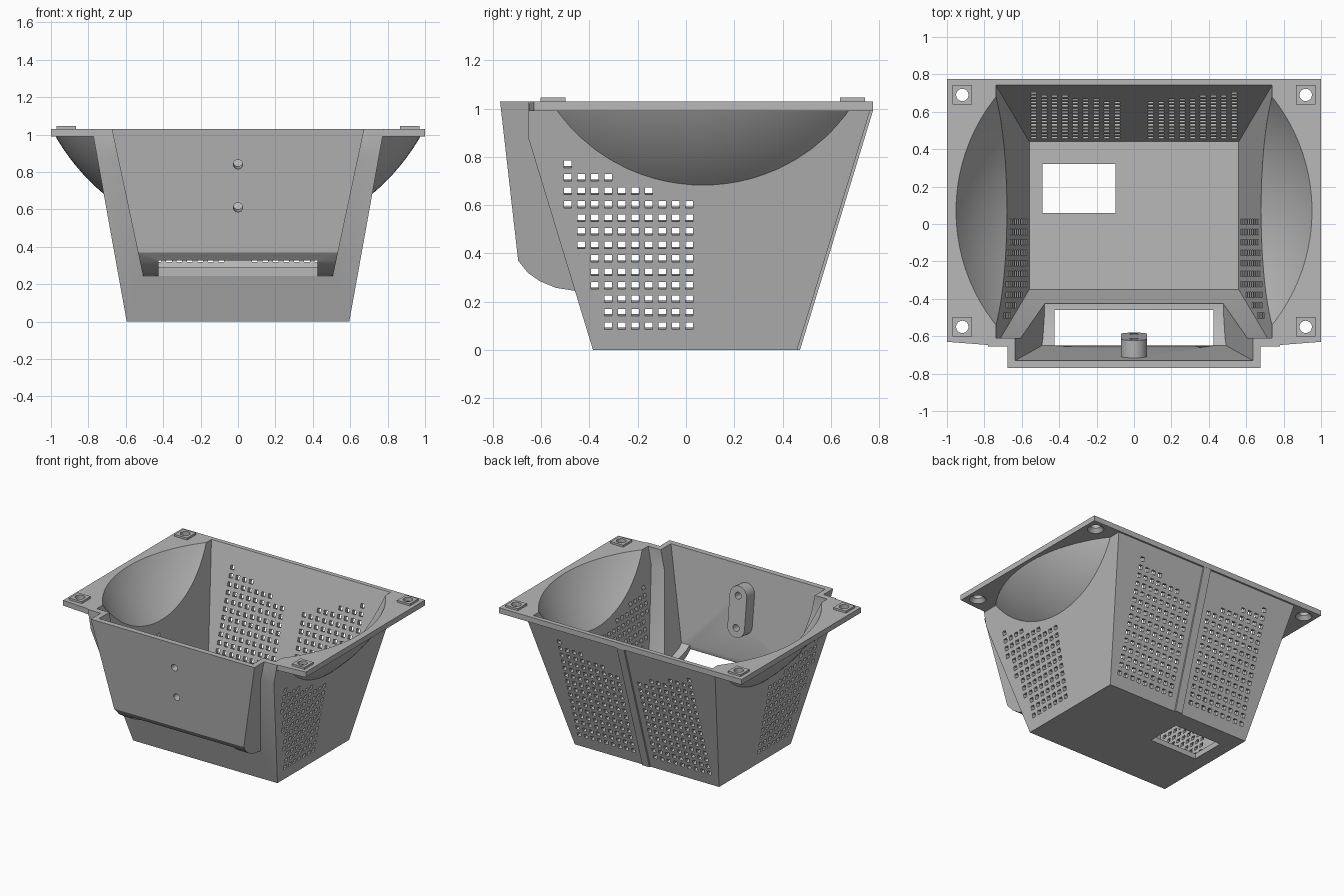
import bpy, bmesh, math
from mathutils import Matrix, Vector

cube = bpy.data.objects.get("Cube")
if cube:
    bpy.data.objects.remove(cube, do_unlink=True)

grey = bpy.data.materials.new("plain grey")
grey.use_nodes = True
grey.diffuse_color = (0.48, 0.48, 0.48, 1)
grey.node_tree.nodes["Principled BSDF"].inputs["Base Color"].default_value = grey.diffuse_color

TOP = 1.03
BACK_SLOPE = 0.305
SIDE_SLOPE = 0.18
BUMP_SLOPE = 0.114


def finish(name, bm):
    bmesh.ops.recalc_face_normals(bm, faces=bm.faces)
    mesh = bpy.data.meshes.new(name)
    bm.to_mesh(mesh)
    bm.free()
    mesh.materials.append(grey)
    obj = bpy.data.objects.new(name, mesh)
    bpy.context.collection.objects.link(obj)
    return obj


def hull(name, points):
    """Convex solid around a handful of corner points."""
    bm = bmesh.new()
    for p in points:
        bm.verts.new(p)
    res = bmesh.ops.convex_hull(bm, input=bm.verts)
    loose = [v for v in bm.verts if not v.link_faces]
    bmesh.ops.delete(bm, geom=loose, context="VERTS")
    bmesh.ops.dissolve_limit(bm, angle_limit=0.01, verts=bm.verts, edges=bm.edges)
    return finish(name, bm)


def mirrored(points):
    return [(s * x, y, z) for x, y, z in points for s in (1, -1)]


def box(name, lo, hi):
    return hull(name, [(x, y, z) for x in (lo[0], hi[0])
                       for y in (lo[1], hi[1]) for z in (lo[2], hi[2])])


def combine(obj, other, op, keep=False):
    mod = obj.modifiers.new("combine", "BOOLEAN")
    mod.operation, mod.solver, mod.object = op, "EXACT", other
    bpy.context.view_layer.objects.active = obj
    bpy.ops.object.modifier_apply(modifier=mod.name)
    if not keep:
        bpy.data.objects.remove(other, do_unlink=True)


def tub(name, half, front, back, z0, clip, top):
    """Tapered tub whose front is clipped upright near the rim."""
    z_clip = z0 + (front - clip) / BACK_SLOPE
    pts = []
    for z, y in ((z0, front), (z_clip, clip), (top, clip)):
        w = half + SIDE_SLOPE * (z - z0)
        pts += [(w, y, z), (w, back + BACK_SLOPE * (z - z0), z)]
    return hull(name, mirrored(pts))


def bump(name, profile, half_top):
    """Forward bulge swept across a width that tapers downward."""
    return hull(name, mirrored([(half_top - 0.213 * (TOP - z), y, z) for y, z in profile]))


def scoop(name, radius, wall, top, side):
    """Cap of a sphere standing outside a leaning side wall."""
    bm = bmesh.new()
    bmesh.ops.create_uvsphere(bm, u_segments=96, v_segments=64, radius=radius)
    bmesh.ops.translate(bm, verts=bm.verts, vec=(-0.025, 0.07, 1.567))
    for co, no in (((0, 0, top), (0, 0, 1)), ((wall, 0, 0), (-1, 0, SIDE_SLOPE))):
        bmesh.ops.bisect_plane(bm, geom=bm.verts[:] + bm.edges[:] + bm.faces[:],
                               plane_co=co, plane_no=no, clear_outer=True)
        bmesh.ops.holes_fill(bm, edges=[e for e in bm.edges if e.is_boundary])
    if side < 0:
        bmesh.ops.scale(bm, vec=(-1, 1, 1), verts=bm.verts)
    return finish(name, bm)


# Outer shell: tub, rim plate, front bulge and side scoops
shell = tub("shell", 0.595, -0.385, 0.46, 0, -0.655, TOP)
rim = hull("rim", mirrored([(x, y, z) for z in (0.99, TOP) for x, y in
                            ((1, 0.775), (1, -0.63), (0.85, -0.63), (0.675, -0.655))]))
combine(shell, rim, "UNION")
combine(shell, bump("bulge", [(-0.60, TOP), (-0.77, TOP), (-0.695, 0.37), (-0.655, 0.32),
                              (-0.605, 0.285), (-0.54, 0.258), (-0.46, 0.245),
                              (-0.43, 0.25)], 0.675), "UNION")
for side in (1, -1):
    combine(shell, scoop("scoop", 1.155, 0.58, 1.01, side), "UNION")

# Hollow out the inside
combine(shell, tub("hollow", 0.56, -0.35, 0.44, 0.04, -0.61, 1.1), "DIFFERENCE")
combine(shell, bump("bulge_hollow", [(-0.58, 1.1), (-0.738, 1.1), (-0.65, 0.36), (-0.61, 0.335),
                                     (-0.46, 0.29), (-0.40, 0.29)], 0.635), "DIFFERENCE")
for side in (1, -1):
    combine(shell, scoop("scoop_hollow", 1.115, 0.535, 1.1, side), "DIFFERENCE")

# Slot under the bulge and window in the floor
slot = [(-0.665, 0.31), (-0.61, 0.345), (-0.61, 0.5), (-0.46, 0.5), (-0.46, 0.2), (-0.665, 0.2)]
combine(shell, hull("slot", mirrored([(0.425, y, z) for y, z in slot])), "DIFFERENCE")
combine(shell, box("window", (-0.49, 0.06, -0.1), (-0.10, 0.32, 0.1)), "DIFFERENCE")

# Grids of square vent holes, square to the walls they pierce
PITCH = 0.0558
vents = bmesh.new()


def vent(pos, rot):
    m = Matrix.Translation(pos) @ rot @ Matrix.Diagonal((0.03, 0.03, 0.14, 1))
    bmesh.ops.create_cube(vents, size=1, matrix=m)


for side in (1, -1):
    side_rot = Vector((side, 0, -SIDE_SLOPE)).to_track_quat("Z", "Y").to_matrix().to_4x4()
    back_rot = Vector((0, 1, -BACK_SLOPE)).to_track_quat("Z", "X").to_matrix().to_4x4()
    for row in range(15):
        z = 0.1 + row * PITCH
        for col in range(10):
            y = 0.013 - col * PITCH
            if y > -0.385 - BACK_SLOPE * z + 0.075 and row <= 9 + col // 3:
                vent((side * (0.595 + SIDE_SLOPE * z), y, z), side_rot)
        for col in range(9):
            x = 0.09 + col * PITCH
            if x < 0.595 + SIDE_SLOPE * z - 0.075 and row <= 11 + (col + 1) // 3:
                vent((side * x, 0.46 + BACK_SLOPE * z, z), back_rot)
combine(shell, finish("vents", vents), "DIFFERENCE")

# Rib down the middle of the back
rib = hull("back_rib", mirrored([(0.03, 0.46 + BACK_SLOPE * z + d, z)
                                 for z in (0.0, 0.99) for d in (-0.01, 0.012)]))

# Corner pads with countersunk screw holes
corners = [(sx * 0.918, y) for sx in (1, -1) for y in (0.69, -0.55)]
bores = bmesh.new()
pads = []
for x, y in corners:
    pads.append(box("mounting_pad", (x - 0.052, y - 0.052, TOP - 0.005),
                    (x + 0.052, y + 0.052, 1.045)))
    for r1, r2, z, depth in ((0.033, 0.033, 1.02, 0.2),):
        bmesh.ops.create_cone(bores, cap_ends=True, segments=32, radius1=r1, radius2=r2,
                              depth=depth, matrix=Matrix.Translation((x, y, z)))
sinks = bmesh.new()
for x, y in corners:
    bmesh.ops.create_cone(sinks, cap_ends=True, segments=32, radius1=0.065, radius2=0.03,
                          depth=0.04, matrix=Matrix.Translation((x, y, 1.0)))
combine(shell, finish("countersinks", sinks), "DIFFERENCE")

# Rounded boss behind the front wall, with two through holes
axis = Vector((0, 1, BUMP_SLOPE)).normalized()
turn = axis.to_track_quat("Z", "X").to_matrix().to_4x4()
boss_points = []
for z in (0.845, 0.615):
    base = Vector((0, -0.73 + BUMP_SLOPE * (TOP - z), z))
    for d in (-0.015, 0.095):
        for i in range(32):
            a = math.tau * i / 32
            ring = turn @ Vector((0.07 * math.cos(a), 0.07 * math.sin(a), d))
            boss_points.append(base + ring)
    bmesh.ops.create_cone(bores, cap_ends=True, segments=24, radius1=0.025, radius2=0.025,
                          depth=0.4, matrix=Matrix.Translation(base) @ turn)
boss = hull("front_boss", boss_points)

# Drill every part that the screw holes pass through
drill = finish("drill", bores)
for part in [shell, boss] + pads:
    combine(part, drill, "DIFFERENCE", keep=True)
bpy.data.objects.remove(drill, do_unlink=True)

# Smooth the curved areas and keep the edges crisp
bpy.ops.object.select_all(action="DESELECT")
for part in [shell, boss, rib] + pads:
    part.select_set(True)
bpy.context.view_layer.objects.active = shell
bpy.ops.object.shade_smooth_by_angle(angle=math.radians(25))
